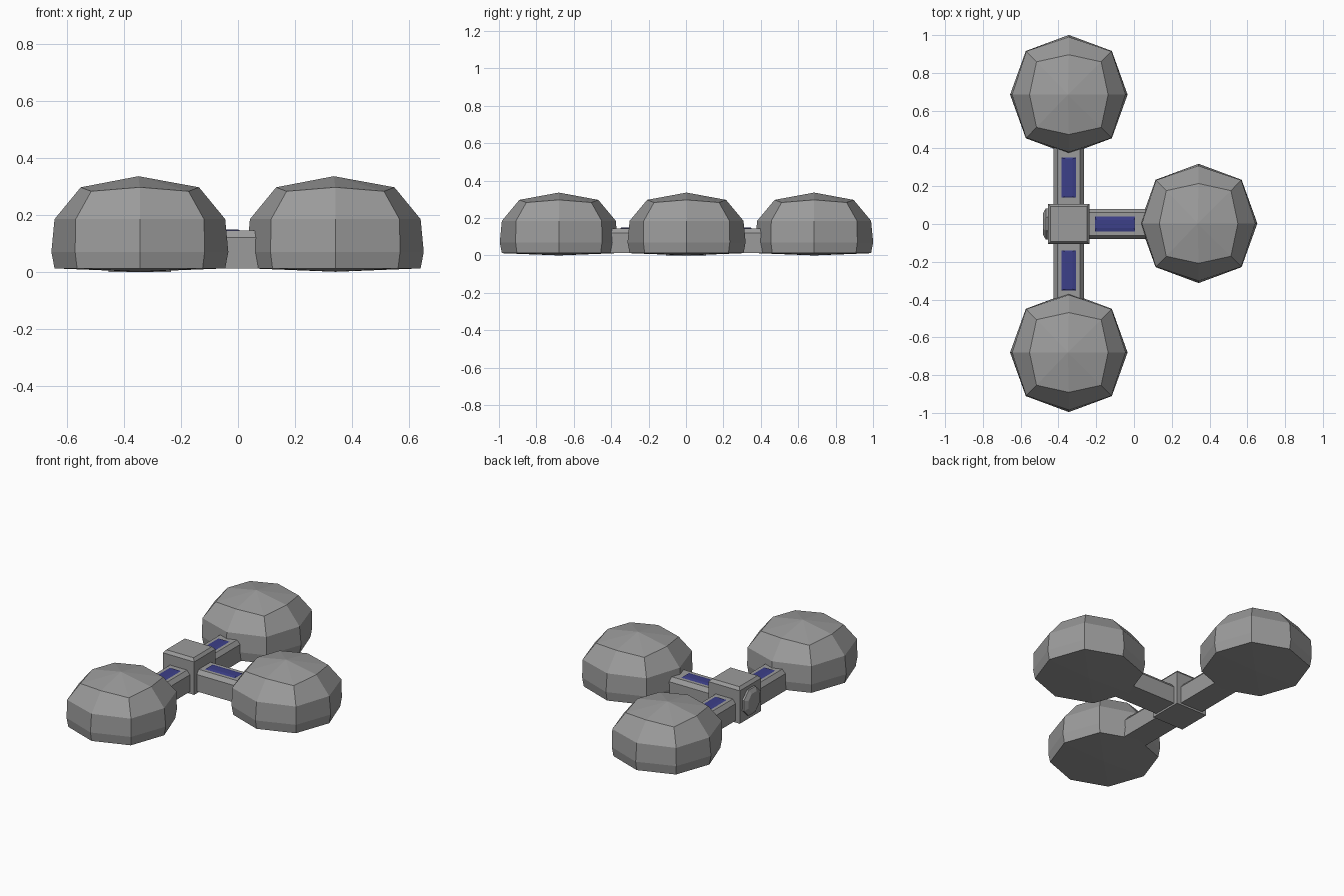
import bpy, bmesh, math
from mathutils import Matrix

if "Cube" in bpy.data.objects:
    bpy.data.objects.remove(bpy.data.objects["Cube"])


def material(name, rgb):
    m = bpy.data.materials.new(name)
    m.diffuse_color = (*rgb, 1)
    m.use_nodes = True
    m.node_tree.nodes["Principled BSDF"].inputs["Base Color"].default_value = m.diffuse_color
    return m


GREY = material("stone grey", (0.33, 0.33, 0.33))
BLUE = material("deep blue", (0.045, 0.05, 0.25))


def add_object(name, bm, mat, matrix=Matrix()):
    bmesh.ops.recalc_face_normals(bm, faces=bm.faces)
    mesh = bpy.data.meshes.new(name)
    bm.to_mesh(mesh)
    bm.free()
    mesh.transform(matrix)
    mesh.materials.append(mat)
    obj = bpy.data.objects.new(name, mesh)
    bpy.context.collection.objects.link(obj)
    return obj


def loft(rings, bottom=None, top=None):
    """Skin a list of vertex rings; each end is capped flat or by a point."""
    bm = bmesh.new()
    rows = [[bm.verts.new(p) for p in r] for r in rings]
    n = len(rows[0])
    for a, b in zip(rows, rows[1:]):
        for i in range(n):
            j = (i + 1) % n
            bm.faces.new((a[i], a[j], b[j], b[i]))
    for row, tip in ((rows[0], bottom), (rows[-1], top)):
        if tip is None:
            bm.faces.new(row)
        else:
            v = bm.verts.new(tip)
            for i in range(n):
                bm.faces.new((row[i], row[(i + 1) % n], v))
    return bm


def octagon(r_axis, z_axis, r_diag=None, z_diag=None):
    pts = []
    for i in range(8):
        a = i * math.pi / 4
        r, z = (r_axis, z_axis) if i % 2 == 0 else (r_diag or r_axis, z_diag or z_axis)
        pts.append((r * math.cos(a), r * 1.015 * math.sin(a), z))
    return pts


def rect(hx, hy, z):
    return [(-hx, -hy, z), (hx, -hy, z), (hx, hy, z), (-hx, hy, z)]


# Faceted dome chambers
for name, x, y in (("back", -0.345, 0.685), ("front", -0.345, -0.68), ("right", 0.342, 0.003)):
    bm = loft([octagon(0.30, 0.012, 0.312), octagon(0.311, 0.07, 0.322),
               octagon(0.30, 0.185, 0.319), octagon(0.208, 0.297, 0.242, 0.283)],
              bottom=(0, 0, 0), top=(-0.005, 0, 0.336))
    add_object(name + "_dome", bm, GREY, Matrix.Translation((x, y, 0)))

# Arms with chamfered tops, each with a slim blue inlay
hub = Matrix.Translation((-0.345, 0, 0))
section = [(-0.08, 0.012), (0.08, 0.012), (0.08, 0.12), (0.06, 0.145), (-0.06, 0.145), (-0.08, 0.12)]
for name, angle in (("right", 0), ("back", 90), ("front", -90)):
    m = hub @ Matrix.Rotation(math.radians(angle), 4, 'Z')
    add_object(name + "_arm", loft([[(d, y, z) for y, z in section] for d in (0.05, 0.48)]), GREY, m)
    inlay = loft([rect(0.106, 0.039, 0.140), rect(0.106, 0.039, 0.145), rect(0.100, 0.02, 0.149)])
    add_object(name + "_inlay", inlay, BLUE, m @ Matrix.Translation((0.245, 0, 0)))

# Central junction block with bevelled top
add_object("junction_block", loft([rect(0.11, 0.107, 0.0), rect(0.11, 0.107, 0.21),
                                   rect(0.096, 0.093, 0.228)]), GREY, hub)

# Round end cap on the closed side of the block
add_object("end_cap", loft([octagon(0.088, -0.01), octagon(0.088, 0.012), octagon(0.062, 0.026)]),
           GREY, Matrix.Translation((-0.455, 0, 0.108)) @ Matrix.Rotation(-math.pi / 2, 4, 'Y')
           @ Matrix.Rotation(math.pi / 8, 4, 'Z'))
